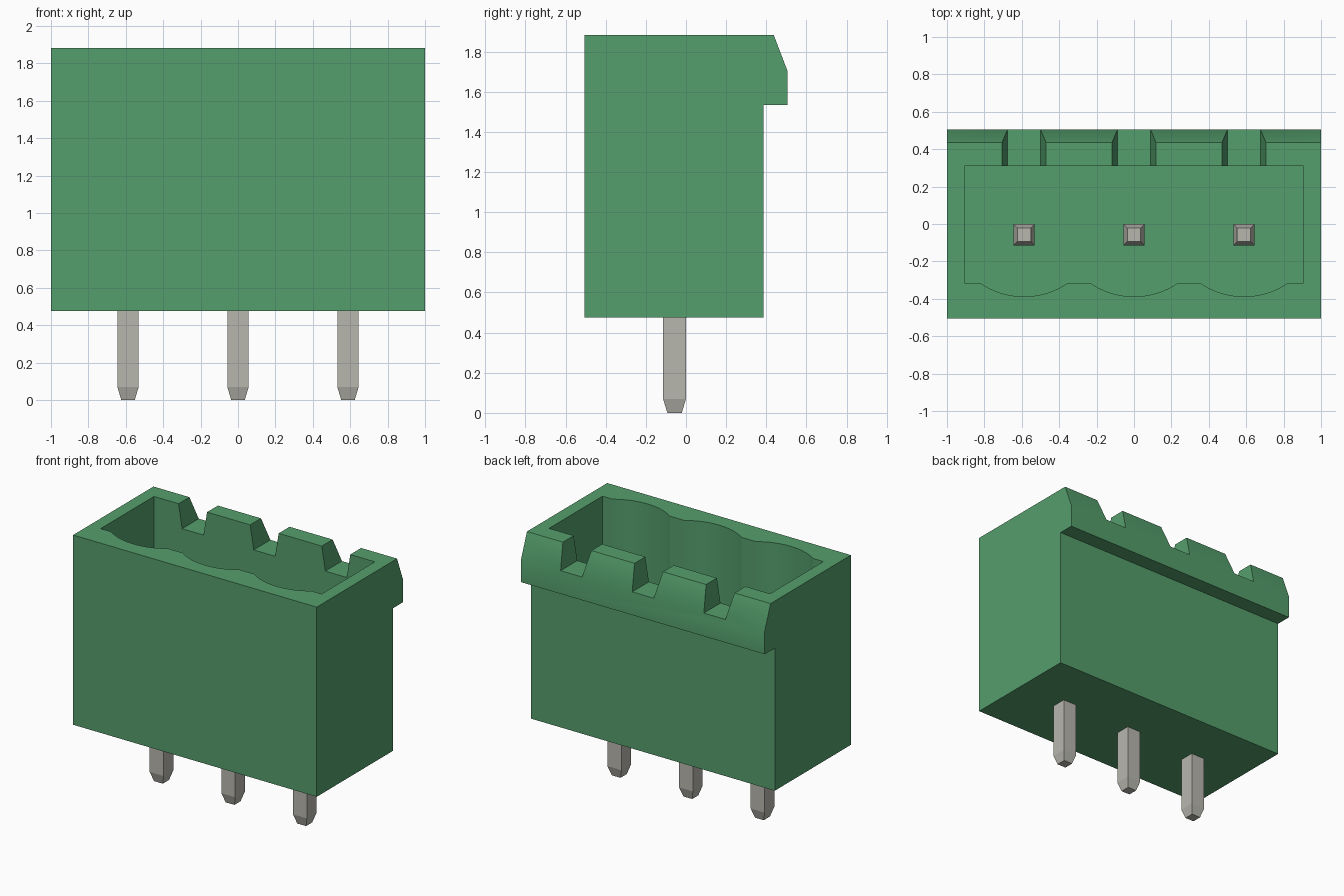
import bpy, bmesh, math
from mathutils import Vector

cube = bpy.data.objects.get("Cube")
if cube:
    bpy.data.objects.remove(cube, do_unlink=True)


def material(name, rgb):
    m = bpy.data.materials.new(name)
    m.use_nodes = True
    m.diffuse_color = (*rgb, 1)
    bsdf = next(n for n in m.node_tree.nodes if n.type == 'BSDF_PRINCIPLED')
    bsdf.inputs["Base Color"].default_value = (*rgb, 1)
    return m


GREEN = material("green plastic", (0.089, 0.342, 0.150))
METAL = material("tinned metal", (0.479, 0.473, 0.423))


def finish(name, bm, mat):
    bmesh.ops.recalc_face_normals(bm, faces=bm.faces)
    mesh = bpy.data.meshes.new(name)
    bm.to_mesh(mesh)
    bm.free()
    mesh.materials.append(mat)
    ob = bpy.data.objects.new(name, mesh)
    bpy.context.collection.objects.link(ob)
    return ob


def prism(name, profile, axis, lo, hi, mat=GREEN):
    """Extrude a 2D profile along an axis (0 = x, 1 = y, 2 = z)."""
    bm = bmesh.new()
    verts = []
    for p in profile:
        co = list(p)
        co.insert(axis, lo)
        verts.append(bm.verts.new(co))
    face = bm.faces.new(verts)
    ext = bmesh.ops.extrude_face_region(bm, geom=[face])
    offset = Vector((0, 0, 0))
    offset[axis] = hi - lo
    bmesh.ops.translate(bm, vec=offset,
                        verts=[g for g in ext["geom"] if isinstance(g, bmesh.types.BMVert)])
    return finish(name, bm, mat)


def cut(target, cutter):
    cutter.hide_render = True
    mod = target.modifiers.new("cut", 'BOOLEAN')
    mod.operation, mod.solver, mod.object = 'DIFFERENCE', 'EXACT', cutter
    bpy.context.view_layer.objects.active = target
    bpy.ops.object.modifier_apply(modifier=mod.name)
    bpy.data.objects.remove(cutter, do_unlink=True)


PITCH = 0.588
CENTRES = [-PITCH, 0, PITCH]
PIN_Y = -0.057
BOTTOM, TOP, NOTCH_Z, FLOOR = 0.475, 1.883, 1.705, 0.87

# Housing side profile with the chamfered latch lip at the back
housing = prism("housing", [(-0.505, BOTTOM), (0.387, BOTTOM), (0.387, 1.533), (0.505, 1.533),
                            (0.505, NOTCH_Z), (0.437, TOP), (-0.505, TOP)], 0, -1, 1)

# Plug cavity with three scallops in the front wall
half, sag, front = 0.235, 0.073, -0.315
radius = (half ** 2 + sag ** 2) / (2 * sag)
sweep = math.asin(half / radius)
outline = [(0.907, 0.31), (-0.907, 0.31), (-0.907, front)]
for cx in CENTRES:
    for i in range(17):
        a = sweep * (i / 8 - 1)
        outline.append((cx + radius * math.sin(a),
                        front - sag + radius * (1 - math.cos(a))))
outline.append((0.907, front))
cut(housing, prism("cavity_cutter", outline, 2, FLOOR, TOP + 0.2))

# Tapered notches through the back wall
slope = 0.029 / (TOP - NOTCH_Z)
for cx in CENTRES:
    w0, w1, z1 = 0.088, 0.088 + slope * (TOP + 0.1 - NOTCH_Z), TOP + 0.1
    cut(housing, prism("notch_cutter", [(cx - w0, NOTCH_Z), (cx + w0, NOTCH_Z),
                                        (cx + w1, z1), (cx - w1, z1)], 1, 0.2, 0.7))

bpy.ops.object.select_all(action='DESELECT')
housing.select_set(True)
bpy.context.view_layer.objects.active = housing
bpy.ops.object.shade_smooth_by_angle(angle=math.radians(25))

# Square contact pins with tapered ends
for label, cx in zip(("right", "middle", "left"), CENTRES):
    bm = bmesh.new()
    rings = []
    for z, h in ((0, 0.036), (0.07, 0.057), (1.48, 0.057), (1.55, 0.036)):
        rings.append([bm.verts.new((cx + sx * h, PIN_Y + sy * h, z))
                      for sx, sy in ((-1, -1), (1, -1), (1, 1), (-1, 1))])
    for a, b in zip(rings, rings[1:]):
        for i in range(4):
            j = (i + 1) % 4
            bm.faces.new((a[i], a[j], b[j], b[i]))
    bm.faces.new(rings[0])
    bm.faces.new(rings[-1])
    finish(label + "_pin", bm, METAL)
